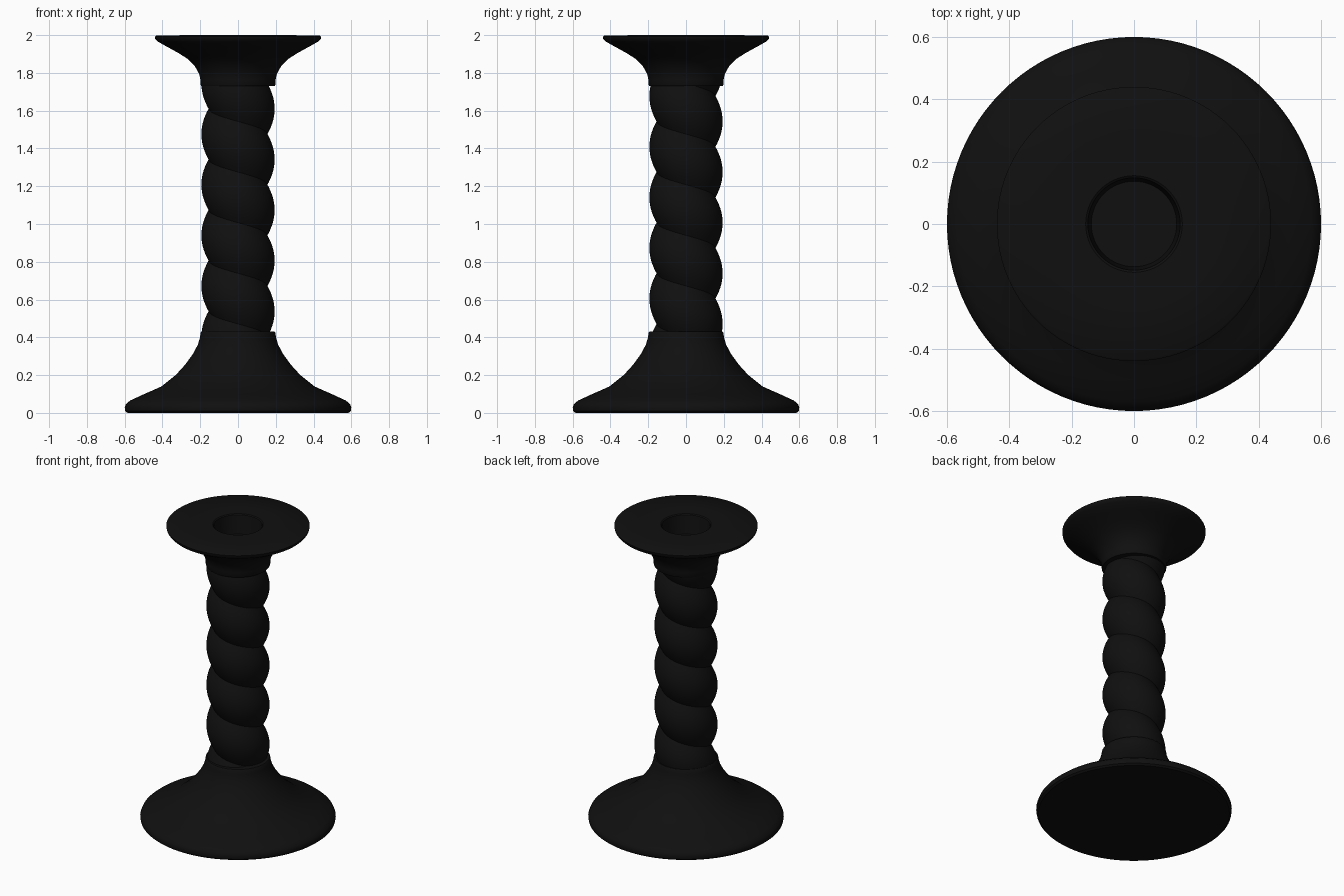
import bpy
import bmesh
from math import sin, cos, pi, radians

cube = bpy.data.objects.get("Cube")
if cube:
    bpy.data.objects.remove(cube, do_unlink=True)

black = bpy.data.materials.new("matte_black")
black.use_nodes = True
colour = (0.005, 0.005, 0.005, 1)
black.diffuse_color = colour
black.node_tree.nodes["Principled BSDF"].inputs["Base Color"].default_value = colour

SEGMENTS = 96


def finish(name, bm):
    bmesh.ops.remove_doubles(bm, verts=bm.verts, dist=0.0001)
    bmesh.ops.recalc_face_normals(bm, faces=bm.faces)
    mesh = bpy.data.meshes.new(name)
    bm.to_mesh(mesh)
    bm.free()
    mesh.materials.append(black)
    obj = bpy.data.objects.new(name, mesh)
    bpy.context.collection.objects.link(obj)
    bpy.ops.object.select_all(action='DESELECT')
    bpy.context.view_layer.objects.active = obj
    obj.select_set(True)
    bpy.ops.object.shade_smooth_by_angle(angle=radians(35))
    return obj


def lathe(name, profile):
    """Spin (radius, height) points around the z axis."""
    bm = bmesh.new()
    verts = [bm.verts.new((r, 0, z)) for r, z in profile]
    edges = [bm.edges.new(pair) for pair in zip(verts, verts[1:])]
    bmesh.ops.spin(bm, geom=verts + edges, cent=(0, 0, 0), axis=(0, 0, 1),
                   angle=2 * pi, steps=SEGMENTS)
    return finish(name, bm)


# Flared foot with a rounded rim and a narrow collar
lathe("base", [(0, 0), (0.585, 0), (0.597, 0.01), (0.6, 0.028), (0.593, 0.047),
               (0.57, 0.066), (0.5, 0.098), (0.405, 0.14), (0.33, 0.2),
               (0.28, 0.255), (0.24, 0.31), (0.213, 0.36), (0.201, 0.4),
               (0.198, 0.425), (0.194, 0.43), (0, 0.43)])

# Flared top dish with a candle socket sunk into it
lathe("top_dish", [(0, 1.73), (0.194, 1.73), (0.198, 1.736), (0.199, 1.765),
                   (0.206, 1.795), (0.23, 1.838), (0.265, 1.873), (0.315, 1.905),
                   (0.375, 1.938), (0.427, 1.967), (0.438, 1.98), (0.44, 1.992),
                   (0.433, 1.997), (0.27, 2), (0.155, 2), (0.148, 1.995),
                   (0.137, 1.87), (0, 1.87)])

# Twisted shaft: one rounded strand wound down a cylinder, trimmed to length
PITCH = 0.268
TOP = 1.61 + PITCH
ACROSS = 14
bm = bmesh.new()
previous = None
for i in range(SEGMENTS * 7 + 1):
    turn = i / SEGMENTS
    angle = pi + 2 * pi * turn
    row = []
    for j in range(ACROSS + 1):
        u = j / ACROSS
        r = 0.154 + 0.04 * 4 * u * (1 - u)
        row.append(bm.verts.new((r * cos(angle), r * sin(angle),
                                 TOP + PITCH * (u - turn))))
    if previous:
        for j in range(ACROSS):
            bm.faces.new((previous[j], row[j], row[j + 1], previous[j + 1]))
    previous = row
bmesh.ops.remove_doubles(bm, verts=bm.verts, dist=0.0001)
for height, direction in ((0.42, -1), (1.74, 1)):
    bmesh.ops.bisect_plane(bm, geom=bm.verts[:] + bm.edges[:] + bm.faces[:],
                           plane_co=(0, 0, height), plane_no=(0, 0, direction),
                           clear_outer=True)
finish("twisted_shaft", bm)
